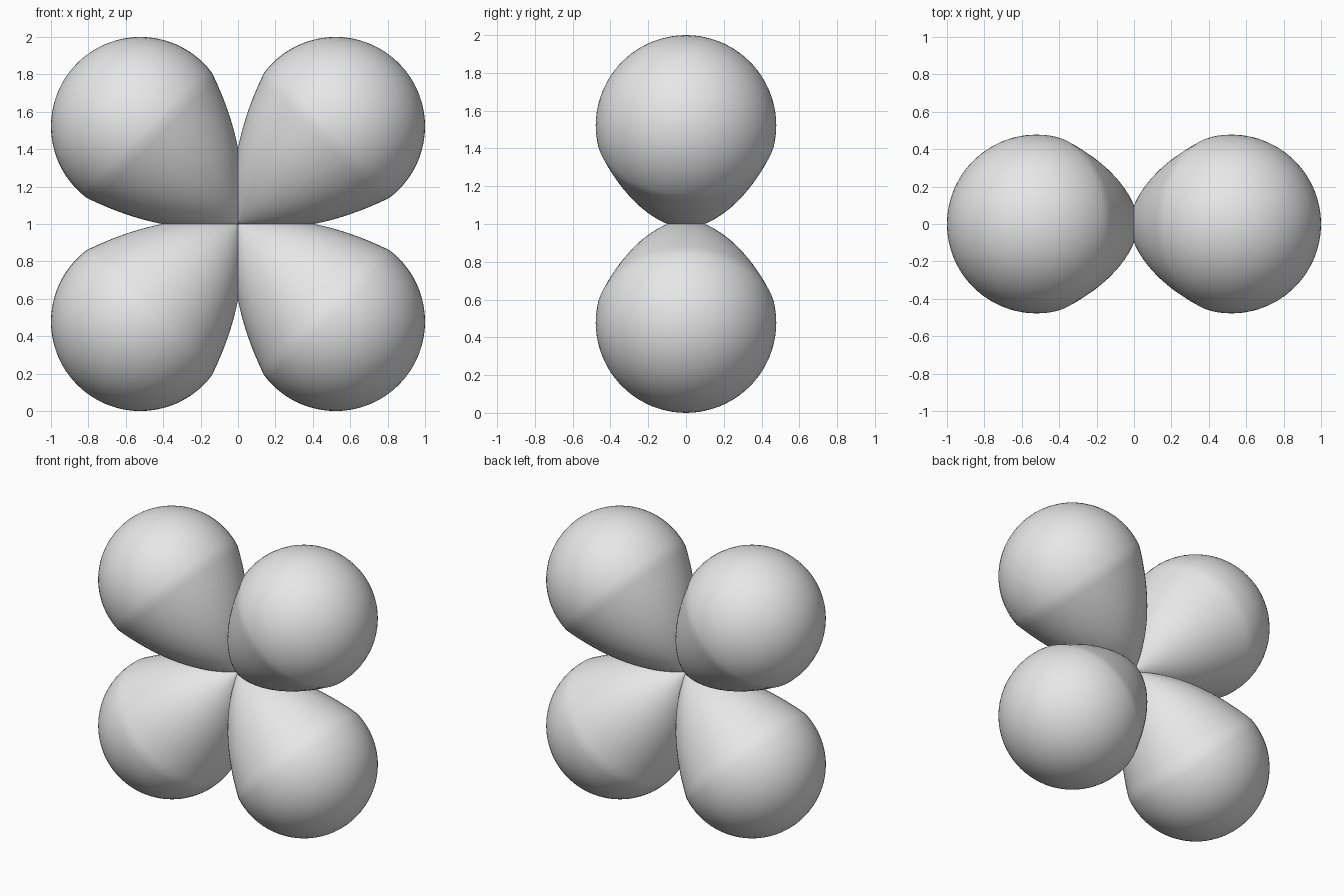
import bpy, bmesh, math
from mathutils import Matrix, Vector

cube = bpy.data.objects.get("Cube")
if cube:
    bpy.data.objects.remove(cube, do_unlink=True)

# Plain grey material
grey = bpy.data.materials.new("light_grey")
grey.use_nodes = True
colour = (0.8, 0.8, 0.8, 1)
grey.diffuse_color = colour
grey.node_tree.nodes["Principled BSDF"].inputs["Base Color"].default_value = colour

RADIUS = 0.478      # round end of each lobe
CENTRE = 0.738      # distance of the round end from the shared tip
SHOULDER = 0.67     # where the taper meets the round end
SEGMENTS = 64


def lobe_profile():
    """Half outline as (radius, height): curved taper, then a round cap."""
    offset = SHOULDER - CENTRE
    end = Vector((math.sqrt(RADIUS ** 2 - offset ** 2), SHOULDER))
    bulge = Vector((0.31, 0.2))
    steps = 24
    points = []
    for i in range(steps):
        t = i / steps
        points.append(bulge * 2 * t * (1 - t) + end * t * t)
    start = math.asin(offset / RADIUS)
    for i in range(steps):
        a = start + (math.pi / 2 - start) * i / steps
        points.append(Vector((RADIUS * math.cos(a), CENTRE + RADIUS * math.sin(a))))
    points.append(Vector((0, CENTRE + RADIUS)))
    return points


def make_lobe(name, angle):
    """Spin the profile into a teardrop and lean it in the xz plane."""
    bm = bmesh.new()
    verts = [bm.verts.new((p.x, 0, p.y)) for p in lobe_profile()]
    edges = [bm.edges.new(pair) for pair in zip(verts, verts[1:])]
    bmesh.ops.spin(bm, geom=verts + edges, cent=(0, 0, 0), axis=(0, 0, 1),
                   angle=math.tau, steps=SEGMENTS)
    bmesh.ops.remove_doubles(bm, verts=bm.verts, dist=0.0001)
    bmesh.ops.recalc_face_normals(bm, faces=bm.faces)
    for face in bm.faces:
        face.smooth = True
    bm.transform(Matrix.Translation((0, 0, 1)) @ Matrix.Rotation(angle, 4, 'Y'))
    mesh = bpy.data.meshes.new(name)
    bm.to_mesh(mesh)
    bm.free()
    mesh.materials.append(grey)
    obj = bpy.data.objects.new(name, mesh)
    bpy.context.collection.objects.link(obj)


# Four lobes meeting tip to tip on the diagonals
names = ("upper_left_lobe", "lower_left_lobe", "lower_right_lobe", "upper_right_lobe")
for i, name in enumerate(names):
    make_lobe(name, math.pi / 4 + i * math.pi / 2)
